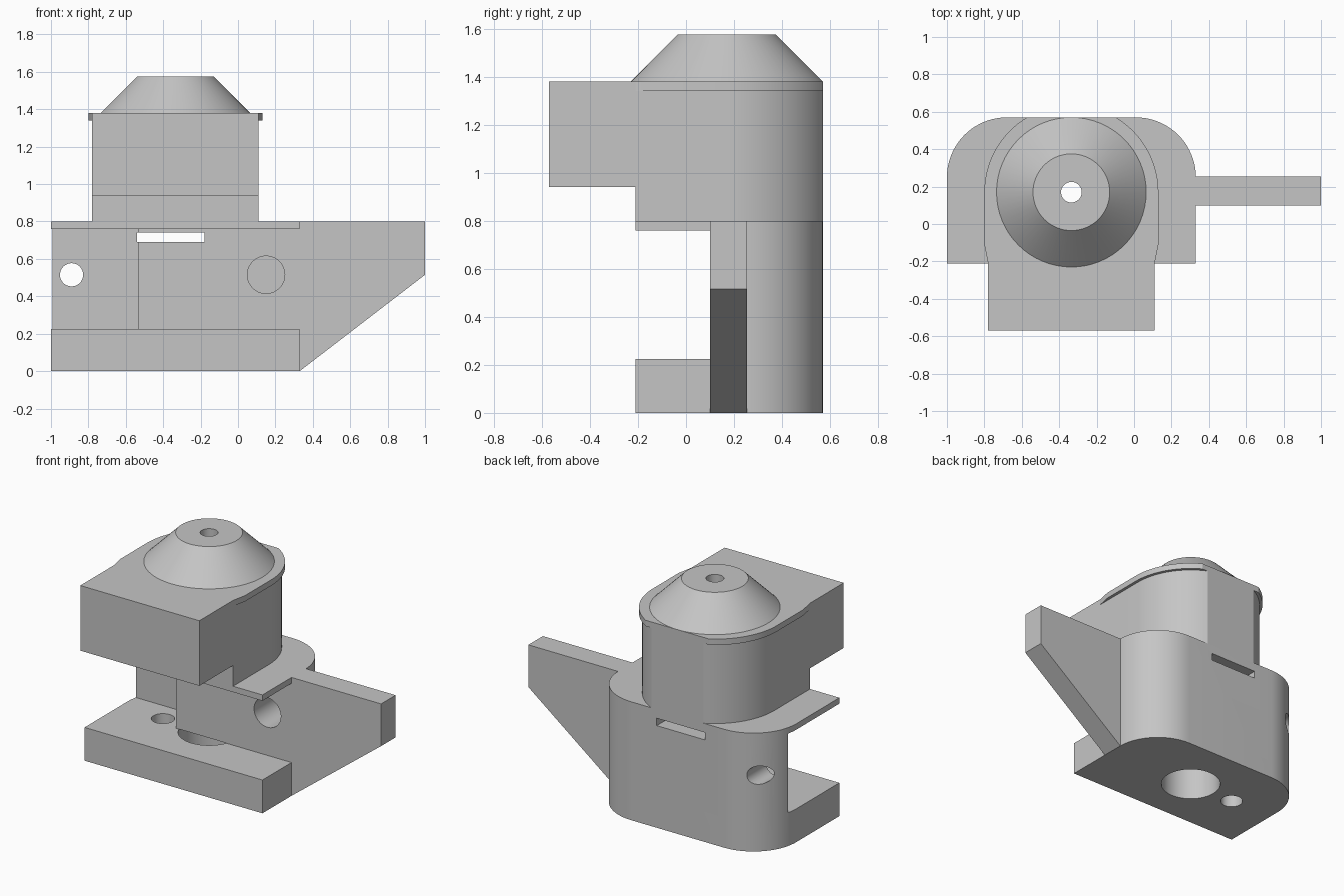
import bpy, bmesh
from math import sin, cos, pi, radians, asin, sqrt

cube = bpy.data.objects.get("Cube")
if cube:
    bpy.data.objects.remove(cube, do_unlink=True)

grey = bpy.data.materials.new("plain grey")
grey.use_nodes = True
COLOUR = (0.56, 0.56, 0.56, 1)
grey.diffuse_color = COLOUR
grey.node_tree.nodes["Principled BSDF"].inputs["Base Color"].default_value = COLOUR

# Main dimensions
LEFT, RIGHT, FRONT, BACK = 0.33, -1.0, -0.21, 0.57
AX, AY = -0.335, 0.17          # vertical axis of the head
FLOOR, CEILING, DECK = 0.225, 0.76, 0.80
RIM, TOP, PEAK = 1.34, 1.38, 1.575


def prism(name, outline, low, high, axis="z"):
    """Extrude a 2D outline along z (outline is x, y) or y (outline is x, z)."""
    place = (lambda a, b, h: (a, b, h)) if axis == "z" else (lambda a, b, h: (a, h, b))
    bm = bmesh.new()
    lower = [bm.verts.new(place(a, b, low)) for a, b in outline]
    upper = [bm.verts.new(place(a, b, high)) for a, b in outline]
    bm.faces.new(lower)
    bm.faces.new(upper)
    n = len(outline)
    for i in range(n):
        j = (i + 1) % n
        bm.faces.new((lower[i], lower[j], upper[j], upper[i]))
    return finish(name, bm)


def finish(name, bm):
    bmesh.ops.recalc_face_normals(bm, faces=bm.faces)
    mesh = bpy.data.meshes.new(name)
    bm.to_mesh(mesh)
    bm.free()
    mesh.materials.append(grey)
    obj = bpy.data.objects.new(name, mesh)
    bpy.context.collection.objects.link(obj)
    return obj


def arc(cx, cy, r, start, end, steps=20):
    return [(cx + r * cos(start + (end - start) * i / steps),
             cy + r * sin(start + (end - start) * i / steps)) for i in range(steps + 1)]


def circle(cx, cy, r, steps=64):
    return arc(cx, cy, r, 0, 2 * pi, steps)[:-1]


def rect(x0, x1, y0, y1):
    return [(x0, y0), (x1, y0), (x1, y1), (x0, y1)]


def cut(obj, cutter):
    """Subtract a cutter and delete it."""
    mod = obj.modifiers.new("cut", "BOOLEAN")
    mod.operation = "DIFFERENCE"
    mod.solver = "EXACT"
    mod.object = cutter
    bpy.context.view_layer.objects.active = obj
    bpy.ops.object.modifier_apply(modifier=mod.name)
    bpy.data.objects.remove(cutter, do_unlink=True)


def bore(obj):
    cut(obj, prism("bore_cutter", circle(AX, AY, 0.055), -0.1, 1.8))


def head_outline(r, flare=0.0):
    """Straight sides with a round back cut off flat; optional flared front ends."""
    stop = asin((BACK - AY) / r)
    right_arc = arc(AX, AY, r, 0, stop)
    left_arc = arc(AX, AY, r, pi - stop, pi)
    ends = r - flare
    pts = [(AX + ends, FRONT)]
    if flare:
        pts.append((AX + r, FRONT + 0.10))
    pts += right_arc + left_arc
    if flare:
        pts.append((AX - r, FRONT + 0.10))
    return pts + [(AX - ends, FRONT)]


# Body: block with rounded back corners
R = 0.32
body = prism("body", [(RIGHT, FRONT), (LEFT, FRONT)]
             + arc(LEFT - R, BACK - R, R, 0, pi / 2)
             + arc(RIGHT + R, BACK - R, R, pi / 2, pi), 0, DECK)

# Stepped opening in the front of the body
STEP = -0.535
cut(body, prism("opening_cutter", [(-1.2, -0.5), (0.6, -0.5), (0.6, 0.10),
                                   (STEP, 0.10), (STEP, 0.325), (-1.2, 0.325)], FLOOR, CEILING))

# Holes in the body: base recess, small base hole, cross hole, blind hole, slot
cut(body, prism("recess_cutter", circle(AX, AY, 0.19), -0.1, FLOOR + 0.001))
cut(body, prism("base_hole_cutter", circle(-0.68, AY, 0.072, 40), -0.1, 0.3))
cut(body, prism("cross_hole_cutter", circle(-0.89, 0.515, 0.062, 40), 0, 0.8, "y"))
cut(body, prism("blind_hole_cutter", circle(0.15, 0.515, 0.10), 0, 0.42, "y"))
cut(body, prism("slot_cutter", rect(-0.54, -0.18, 0.69, 0.74), 0, 0.8, "y"))
bore(body)

# Side fin with sloping underside
fin = prism("side_fin", [(0.32, 0), (LEFT, 0), (1.0, 0.515), (1.0, DECK), (0.32, DECK)],
            0.10, 0.255, "y")

# Head: column, overhanging front block and thin rim
column = prism("head_column", head_outline(0.445), DECK, RIM)
rim = prism("head_rim", head_outline(0.465, 0.02), RIM, TOP)
block = prism("front_block", rect(AX - 0.445, AX + 0.445, -0.57, FRONT), 0.94, TOP)
for part in (column, rim):
    bore(part)

# Conical cap
bm = bmesh.new()
bmesh.ops.create_cone(bm, cap_ends=True, segments=64, radius1=0.4, radius2=0.205, depth=PEAK - TOP)
bmesh.ops.translate(bm, verts=bm.verts, vec=(AX, AY, (TOP + PEAK) / 2))
cap = finish("conical_cap", bm)
bore(cap)

# Smooth the round walls, keep edges sharp
bpy.ops.object.select_all(action="DESELECT")
for part in (body, fin, column, rim, block, cap):
    part.select_set(True)
bpy.context.view_layer.objects.active = body
bpy.ops.object.shade_smooth_by_angle(angle=radians(25))
